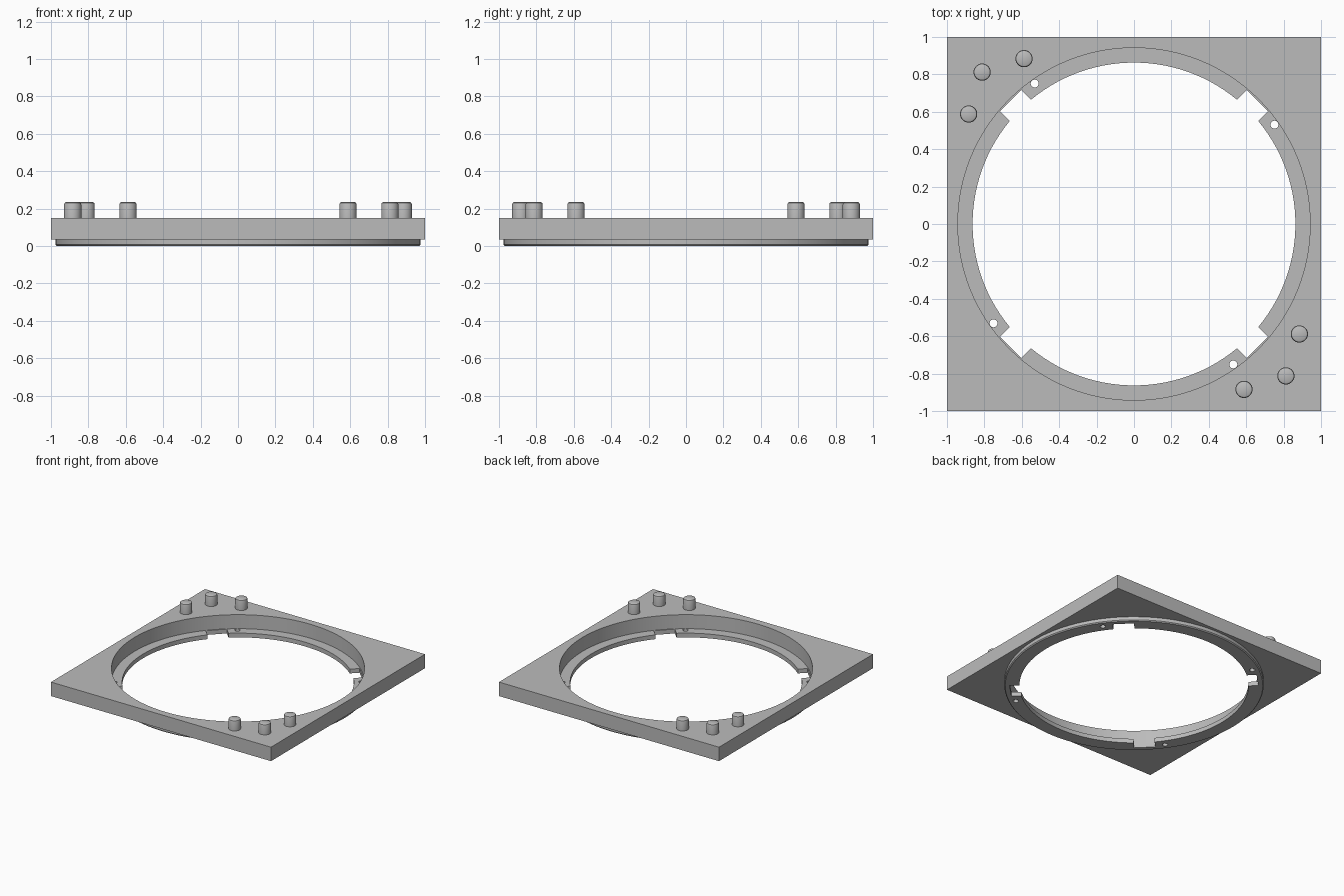
import bpy, bmesh, math
from mathutils import Matrix

if "Cube" in bpy.data.objects:
    bpy.data.objects.remove(bpy.data.objects["Cube"])

grey = bpy.data.materials.new("grey")
grey.diffuse_color = (0.5, 0.5, 0.5, 1)
grey.use_nodes = True
grey.node_tree.nodes["Principled BSDF"].inputs["Base Color"].default_value = grey.diffuse_color


def finish(bm, name):
    bmesh.ops.recalc_face_normals(bm, faces=bm.faces)
    mesh = bpy.data.meshes.new(name)
    bm.to_mesh(mesh)
    bm.free()
    mesh.materials.append(grey)
    ob = bpy.data.objects.new(name, mesh)
    bpy.context.collection.objects.link(ob)
    return ob


def box(name, size, loc, angle=0.0):
    bm = bmesh.new()
    m = Matrix.Rotation(angle, 4, 'Z') @ Matrix.Translation(loc) @ Matrix.Diagonal((*size, 1))
    bmesh.ops.create_cube(bm, size=1, matrix=m)
    return finish(bm, name)


def turned(name, profile, segments, x=0.0, y=0.0):
    """Solid stack of circles from (radius, z) pairs, capped at both ends."""
    bm = bmesh.new()
    rings = []
    for r, z in profile:
        rings.append([bm.verts.new((x + r * math.cos(2 * math.pi * i / segments),
                                    y + r * math.sin(2 * math.pi * i / segments), z))
                      for i in range(segments)])
    for a, b in zip(rings, rings[1:]):
        for i in range(segments):
            j = (i + 1) % segments
            bm.faces.new((a[i], a[j], b[j], b[i]))
    bm.faces.new(rings[0][::-1])
    bm.faces.new(rings[-1])
    return finish(bm, name)


def combine(target, tool, operation):
    mod = target.modifiers.new(operation, 'BOOLEAN')
    mod.operation = operation
    mod.solver = 'EXACT'
    mod.object = tool
    bpy.context.view_layer.objects.active = target
    bpy.ops.object.modifier_apply(modifier=mod.name)
    bpy.data.objects.remove(tool, do_unlink=True)


def smooth(ob):
    bpy.ops.object.select_all(action='DESELECT')
    ob.select_set(True)
    bpy.context.view_layer.objects.active = ob
    bpy.ops.object.shade_smooth_by_angle(angle=math.radians(30))


# square plate with a chamfered round flange below it
plate = box("plate", (2, 2, 0.115), (0, 0, 0.0925))
combine(plate, turned("flange", [(0.97, 0), (0.977, 0.008), (0.977, 0.06)], 128), 'UNION')

# round bore, leaving a thin lip at the bottom
combine(plate, turned("bore", [(0.942, 0.035), (0.942, 0.3)], 128), 'DIFFERENCE')
combine(plate, turned("lip_opening", [(0.863, -0.1), (0.863, 0.3)], 128), 'DIFFERENCE')

# four diagonal notches and four small holes in the lip
for k in range(4):
    turn = k * math.pi / 2
    notch = box("notch", (0.235, 0.16, 0.3), (0.816, 0, 0.05), turn + math.pi / 4)
    combine(plate, notch, 'DIFFERENCE')
    a = turn + math.atan2(0.534, 0.755)
    hole = turned("hole", [(0.021, -0.1), (0.021, 0.1)], 24,
                  0.92 * math.cos(a), 0.92 * math.sin(a))
    combine(plate, hole, 'DIFFERENCE')
smooth(plate)

# three pins with bevelled tops on two opposite corners
pin_profile = [(0.046, 0.15), (0.046, 0.222), (0.043, 0.231), (0.036, 0.235)]
for side in (1, -1):
    for n, (x, y) in enumerate([(-0.884, 0.588), (-0.812, 0.812), (-0.588, 0.884)]):
        corner = "back_left" if side == 1 else "front_right"
        smooth(turned(f"pin_{corner}_{n + 1}", pin_profile, 32, side * x, side * y))
